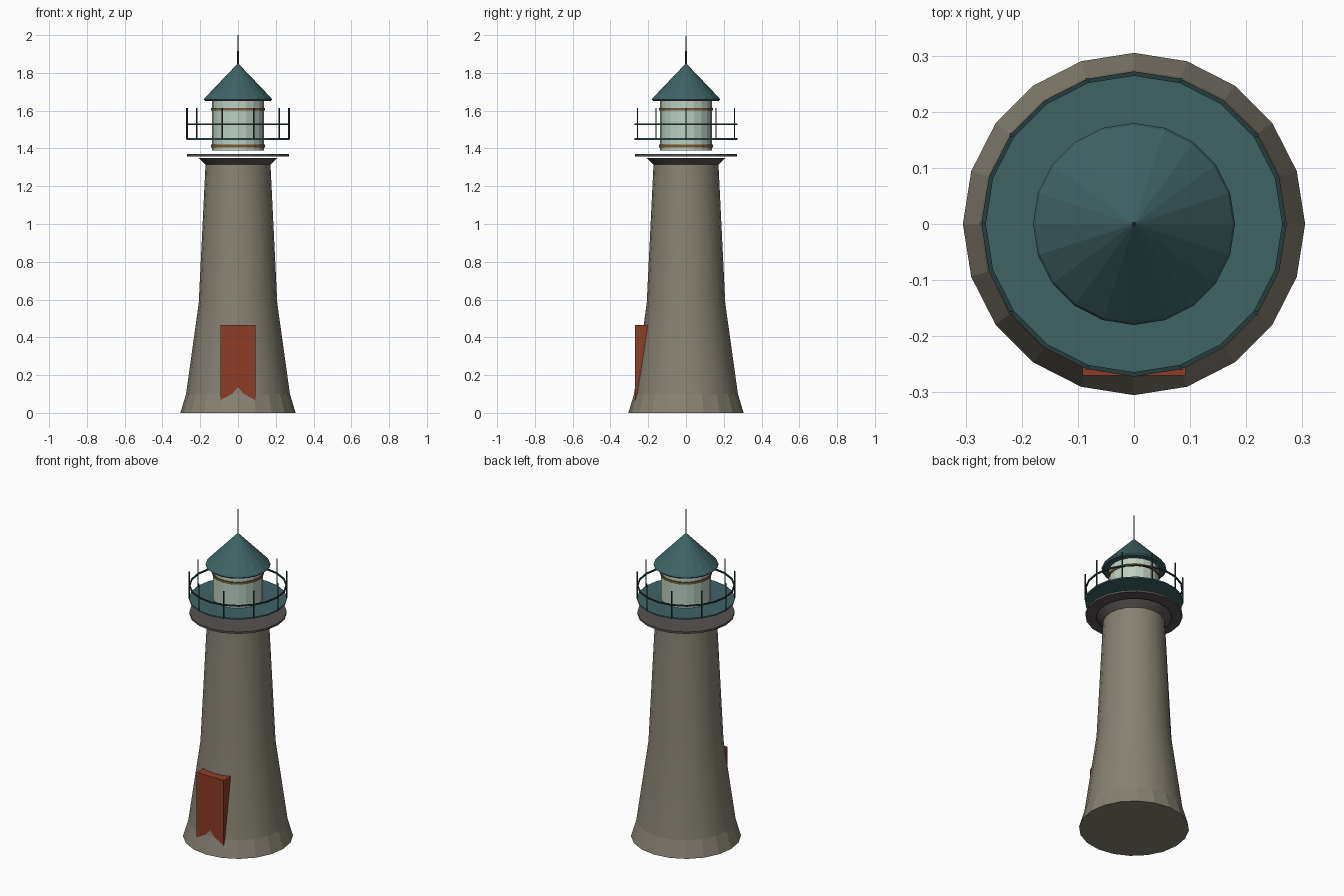
import bpy, bmesh, math
from mathutils import Matrix

cube = bpy.data.objects.get("Cube")
if cube:
    bpy.data.objects.remove(cube, do_unlink=True)

SIDES = 20


def material(name, rgb):
    m = bpy.data.materials.new(name)
    m.use_nodes = True
    m.diffuse_color = (*rgb, 1)
    m.node_tree.nodes["Principled BSDF"].inputs["Base Color"].default_value = (*rgb, 1)
    return m


stone = material("warm grey stone", (0.24, 0.22, 0.17))
slate = material("dark slate", (0.10, 0.085, 0.085))
teal = material("teal paint", (0.05, 0.125, 0.13))
iron = material("dark teal iron", (0.02, 0.045, 0.045))
glass = material("pale green glass", (0.50, 0.63, 0.54))
bronze = material("bronze", (0.19, 0.10, 0.03))
red = material("brick red", (0.27, 0.045, 0.02))


def finish(bm, name, mat, smooth):
    bmesh.ops.recalc_face_normals(bm, faces=bm.faces[:])
    me = bpy.data.meshes.new(name)
    bm.to_mesh(me)
    bm.free()
    me.materials.append(mat)
    ob = bpy.data.objects.new(name, me)
    bpy.context.collection.objects.link(ob)
    if smooth:
        bpy.ops.object.select_all(action="DESELECT")
        ob.select_set(True)
        bpy.context.view_layer.objects.active = ob
        bpy.ops.object.shade_smooth_by_angle(angle=math.radians(smooth))
    return ob


def lathe(name, profile, mat, sides=SIDES, closed=False, smooth=0, at=(0, 0)):
    """Revolve (radius, z) points; open profiles get caps at both ends."""
    bm = bmesh.new()
    rings = []
    for r, z in profile:
        angles = [2 * math.pi * i / sides for i in range(sides)]
        rings.append([bm.verts.new((at[0] + r * math.cos(a), at[1] + r * math.sin(a), z))
                      for a in angles])
    pairs = list(zip(rings, rings[1:]))
    if closed:
        pairs.append((rings[-1], rings[0]))
    else:
        bm.faces.new(rings[0])
        bm.faces.new(rings[-1])
    for low, high in pairs:
        for i in range(sides):
            j = (i + 1) % sides
            bm.faces.new((low[i], low[j], high[j], high[i]))
    return finish(bm, name, mat, smooth)


def band(name, inner, outer, low, high, mat):
    return lathe(name, [(inner, low), (outer, low), (outer, high), (inner, high)], mat, closed=True)


# Tower: flared plinth, smooth tapering shaft, corbel
lathe("plinth", [(0.305, 0), (0.275, 0.1)], stone)
lathe("tower_shaft", [(0.275, 0.1), (0.208, 0.58), (0.172, 1.315)], stone, smooth=30)
lathe("corbel", [(0.172, 1.315), (0.21, 1.35)], slate, smooth=30)

# Door slab sunk into the wall
bm = bmesh.new()
bmesh.ops.create_cube(bm, size=1, matrix=Matrix.Translation((0, -0.235, 0.234))
                      @ Matrix.Diagonal((0.184, 0.07, 0.462, 1)))
finish(bm, "door", red, 0)

# Gallery
lathe("gallery_slab", [(0.27, 1.358), (0.27, 1.37)], slate)
lathe("gallery_floor", [(0.272, 1.446), (0.272, 1.454)], teal)
band("gallery_rail", 0.264, 0.272, 1.525, 1.533, iron)
for i in range(10):
    a = 2 * math.pi * i / 10
    lathe(f"rail_post_{i + 1}", [(0.004, 1.45), (0.004, 1.615)], iron, sides=6,
          at=(0.27 * math.cos(a), 0.27 * math.sin(a)))

# Lantern room with two bronze bands
lathe("lantern", [(0.138, 1.39), (0.138, 1.66)], glass)
for name, z in (("lower_band", 1.413), ("upper_band", 1.607)):
    band(name, 0.135, 0.143, z - 0.007, z + 0.007, bronze)

# Roof with eave, then the two-stage spike
lathe("roof", [(0.172, 1.65), (0.18, 1.658), (0.176, 1.667), (0.004, 1.847)], teal)
lathe("spike_base", [(0.004, 1.84), (0.004, 1.915)], iron, sides=8)
lathe("spike_tip", [(0.002, 1.91), (0.0015, 2.0)], iron, sides=6)
